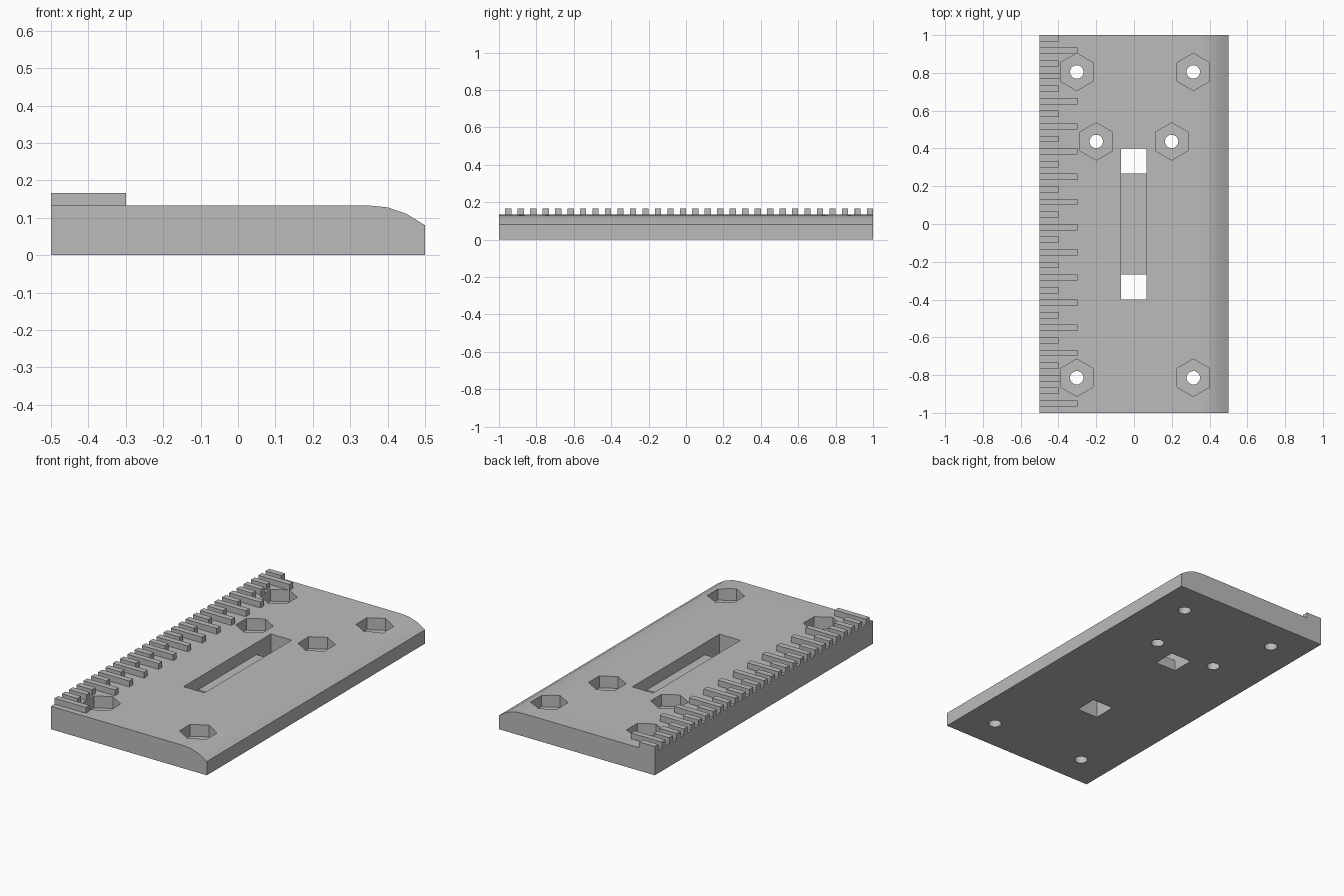
import bpy, bmesh, math

if "Cube" in bpy.data.objects:
    bpy.data.objects.remove(bpy.data.objects["Cube"])

TOP = 0.133        # plate surface
FLOOR = 0.064      # floor of the recesses

grey = bpy.data.materials.new("plain grey")
grey.diffuse_color = (0.5, 0.5, 0.5, 1)
grey.use_nodes = True
grey.node_tree.nodes["Principled BSDF"].inputs["Base Color"].default_value = grey.diffuse_color


def make_object(name, bm):
    bmesh.ops.recalc_face_normals(bm, faces=bm.faces)
    mesh = bpy.data.meshes.new(name)
    bm.to_mesh(mesh)
    bm.free()
    mesh.materials.append(grey)
    obj = bpy.data.objects.new(name, mesh)
    bpy.context.collection.objects.link(obj)
    return obj


def prism(bm, outline, z0, z1):
    """Vertical prism over an xy outline."""
    low = [bm.verts.new((x, y, z0)) for x, y in outline]
    high = [bm.verts.new((x, y, z1)) for x, y in outline]
    bm.faces.new(low[::-1])
    bm.faces.new(high)
    n = len(outline)
    for i in range(n):
        j = (i + 1) % n
        bm.faces.new((low[i], low[j], high[j], high[i]))


def box(bm, x0, x1, y0, y1, z0, z1):
    prism(bm, [(x0, y0), (x1, y0), (x1, y1), (x0, y1)], z0, z1)


def ngon(cx, cy, r, n):
    """Regular outline with a corner pointing along y."""
    return [(cx + r * math.sin(2 * math.pi * i / n),
             cy + r * math.cos(2 * math.pi * i / n)) for i in range(n)]


# Base plate: side profile with one rounded shoulder, extruded along y
bm = bmesh.new()
profile = [(-0.5, 0), (0.5, 0), (0.5, 0.08), (0.45, 0.111),
           (0.4, 0.128), (0.35, TOP), (-0.5, TOP)]
face = bm.faces.new([bm.verts.new((x, -1, z)) for x, z in profile])
ext = bmesh.ops.extrude_face_region(bm, geom=[face])
bmesh.ops.translate(bm, vec=(0, 2, 0),
                    verts=[v for v in ext["geom"] if isinstance(v, bmesh.types.BMVert)])
plate = make_object("base_plate", bm)

# Rack of alternating long and short teeth
bm = bmesh.new()
pitch = 2 / 30
for i in range(30):
    y = -1 + pitch * (i + 0.5)
    box(bm, -0.5, -0.3 if i % 2 == 0 else -0.4, y, y + pitch / 2, TOP, 0.167)
teeth = make_object("ruler_teeth", bm)

# Cutters: hexagonal nut pockets, bolt holes, strap slot
bolts = [(x, y) for y in (0.805, -0.814) for x in (-0.303, 0.314)]
bolts += [(-0.2, 0.437), (0.199, 0.437)]
pockets, holes = bmesh.new(), bmesh.new()
for x, y in bolts:
    prism(pockets, ngon(x, y, 0.099, 6), FLOOR, 0.3)
    prism(holes, ngon(x, y, 0.0355, 32), -0.1, 0.1)
box(pockets, -0.069, 0.065, -0.4, 0.4, FLOOR, 0.3)
for y0, y1 in ((-0.4, -0.267), (0.267, 0.4)):
    box(holes, -0.069, 0.065, y0, y1, -0.1, 0.1)
pocket_cutter = make_object("pocket_cutter", pockets)
hole_cutter = make_object("hole_cutter", holes)
for cutter in (pocket_cutter, hole_cutter):
    cutter.hide_render = True


def cut(obj, cutters):
    for c in cutters:
        mod = obj.modifiers.new("cut", 'BOOLEAN')
        mod.operation, mod.solver, mod.object = 'DIFFERENCE', 'EXACT', c
    deps = bpy.context.evaluated_depsgraph_get()
    obj.data = bpy.data.meshes.new_from_object(obj.evaluated_get(deps))
    obj.modifiers.clear()


cut(plate, [pocket_cutter, hole_cutter])
cut(teeth, [pocket_cutter])
for cutter in (pocket_cutter, hole_cutter):
    bpy.data.objects.remove(cutter)

# Smooth the rounded shoulder while keeping flat areas flat
bpy.ops.object.select_all(action='DESELECT')
plate.select_set(True)
bpy.context.view_layer.objects.active = plate
bpy.ops.object.shade_smooth_by_angle(angle=math.radians(30))
weighted = plate.modifiers.new("flat_normals", 'WEIGHTED_NORMAL')
weighted.keep_sharp = True
